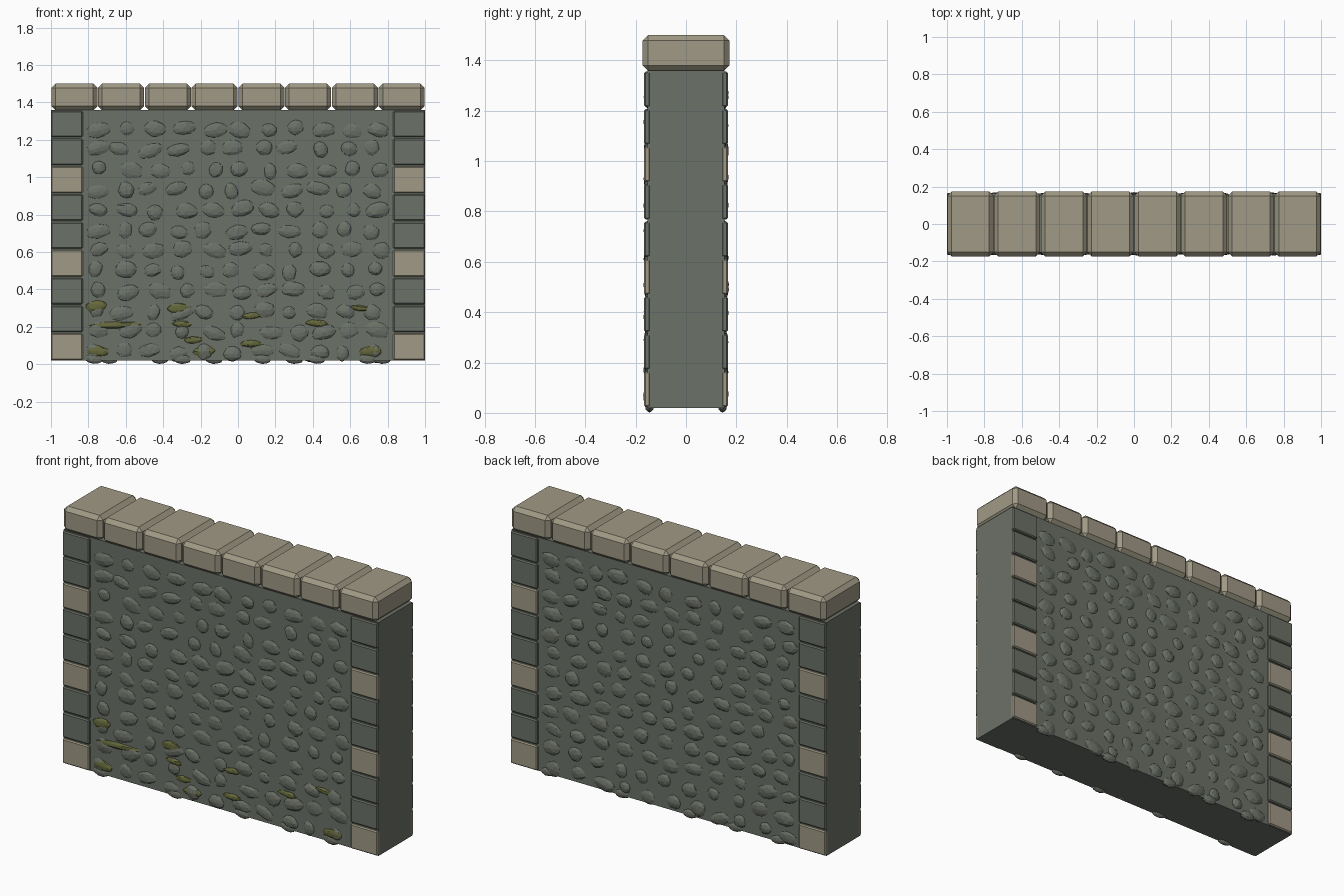
import bpy, bmesh, math, random
from mathutils import Matrix, Vector

if "Cube" in bpy.data.objects:
    bpy.data.objects.remove(bpy.data.objects["Cube"])

random.seed(7)


def material(name, rgb):
    m = bpy.data.materials.new(name)
    m.diffuse_color = (*rgb, 1)
    m.use_nodes = True
    m.node_tree.nodes["Principled BSDF"].inputs["Base Color"].default_value = m.diffuse_color
    return m


GREY = material("grey green stone", (0.148, 0.166, 0.136))
PALE = material("pale sandstone", (0.35, 0.32, 0.235))
MOSS = material("olive moss", (0.13, 0.14, 0.045))


def finish(bm, name, mat):
    me = bpy.data.meshes.new(name)
    bm.to_mesh(me)
    bm.free()
    me.materials.append(mat)
    ob = bpy.data.objects.new(name, me)
    bpy.context.collection.objects.link(ob)
    return ob


def block(name, lo, hi, mat, bevel=0.0):
    lo, hi = Vector(lo), Vector(hi)
    bm = bmesh.new()
    bmesh.ops.create_cube(bm, size=1, matrix=Matrix.Translation((lo + hi) / 2)
                          @ Matrix.Diagonal((*(hi - lo), 1)))
    if bevel:
        bmesh.ops.bevel(bm, geom=bm.edges[:], offset=bevel, segments=1, affect='EDGES')
    return finish(bm, name, mat)


def add_stone(bm, centre, radii, tilt, jitter):
    # faceted, slightly irregular pebble
    m = Matrix.Translation(centre) @ Matrix.Rotation(tilt, 4, 'Y') @ Matrix.Diagonal((*radii, 1))
    vs = bmesh.ops.create_icosphere(bm, subdivisions=2, radius=1)['verts']
    for v in vs:
        v.co *= random.uniform(1 - jitter, 1 + jitter)
    bmesh.ops.transform(bm, matrix=m, verts=vs)


# Wall core
block("wall_core", (-1, -0.153, 0.02), (1, 0.153, 1.36), GREY)

# Corner quoins on both faces, every third one pale
pitch = 1.34 / 9
for side in (-1, 1):
    for face in (-1, 1):
        for i in range(9):
            xs = sorted((side * 0.83, side * 1.0008))
            ys = sorted((face * 0.14, face * 0.166))
            z = 0.02 + i * pitch
            block("quoin", (xs[0], ys[0], z + 0.003), (xs[1], ys[1], z + pitch - 0.005),
                  PALE if i % 3 == 0 else GREY, 0.006)

# Coping stones along the top
for i in range(8):
    x = -1 + i * 0.25
    block("coping_stone", (x + 0.002, -0.173, 1.358), (x + 0.248, 0.173, 1.5), PALE, 0.022)

# Rubble pebbles set into both faces
for face, name in ((-1, "front_rubble"), (1, "back_rubble")):
    bm = bmesh.new()
    for row in range(12):
        for col in range(11):
            x = -0.765 + col * 0.149 + (0.035 if row % 2 else 0) + random.uniform(-0.02, 0.02)
            rx = random.uniform(0.037, 0.075)
            x = max(-0.82 + rx, min(0.82 - rx, x))
            z = 0.065 + row * 0.1085 + random.uniform(-0.012, 0.012)
            add_stone(bm, (x, face * 0.145, z),
                      (rx, random.uniform(0.018, 0.024), random.uniform(0.037, 0.05)),
                      random.uniform(-0.35, 0.35), 0.07)
    finish(bm, name, GREY)

# Moss patches low on the front: x, z, half width, half height
bm = bmesh.new()
for x, z, w, h in ((-0.76, 0.31, 0.06, 0.03), (-0.66, 0.21, 0.14, 0.018), (-0.75, 0.07, 0.06, 0.028),
                   (-0.32, 0.3, 0.06, 0.025), (-0.3, 0.215, 0.05, 0.018), (-0.24, 0.13, 0.05, 0.02),
                   (-0.18, 0.07, 0.06, 0.028), (0.07, 0.26, 0.05, 0.018), (0.07, 0.11, 0.06, 0.018),
                   (0.42, 0.22, 0.06, 0.018), (0.65, 0.3, 0.05, 0.015), (0.71, 0.07, 0.06, 0.028)):
    add_stone(bm, (x, -0.153, z), (w, 0.012, h), random.uniform(-0.1, 0.1), 0.12)
finish(bm, "moss_patches", MOSS)

# Small pebbles reaching the ground along the base
bm = bmesh.new()
for x in (-0.77, -0.3, 0.13, 0.42, 0.69):
    for face in (-1, 1):
        add_stone(bm, (x * -face, face * 0.145, 0.03), (0.05, 0.018, 0.028), 0.1, 0.03)
finish(bm, "base_pebbles", GREY)
